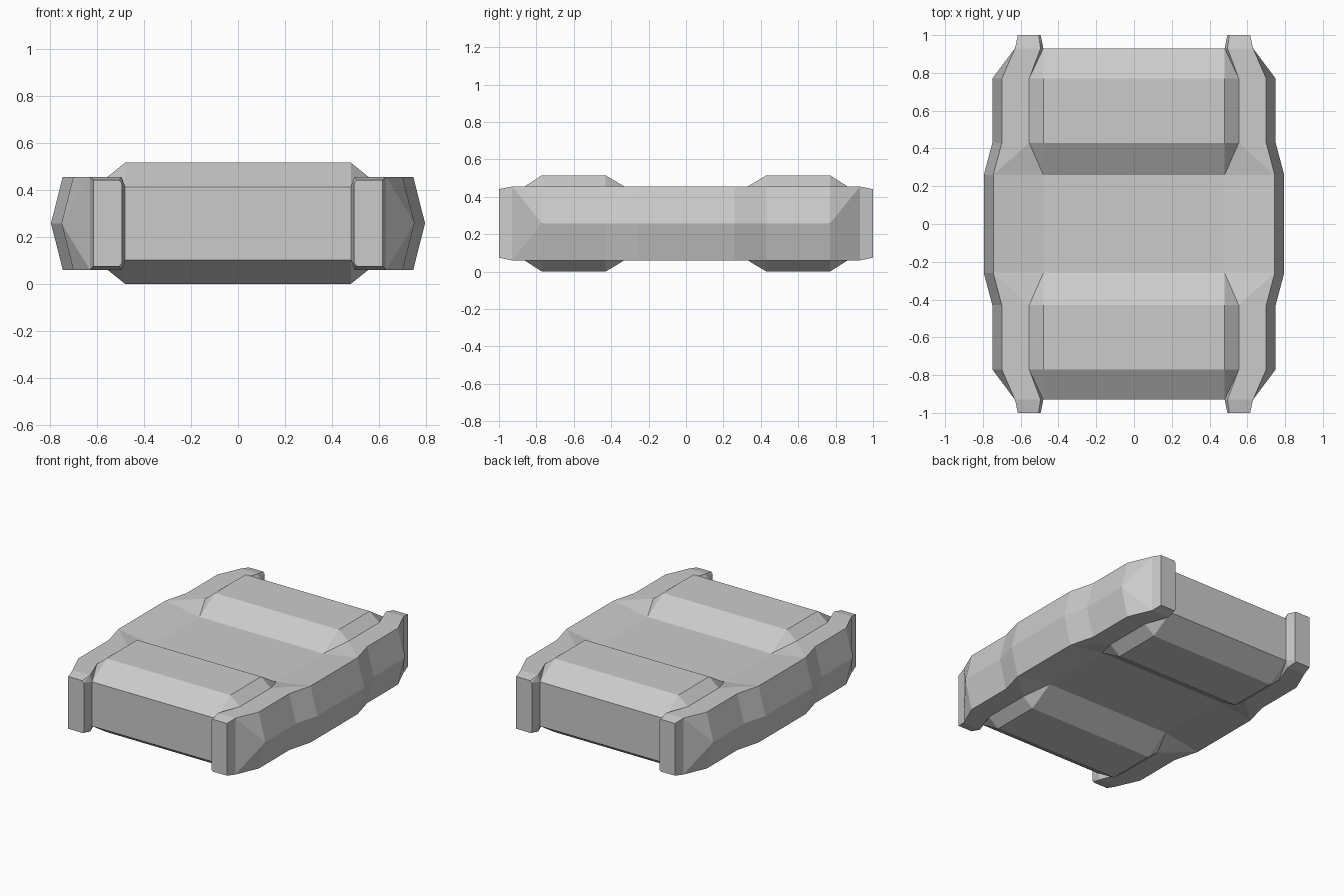
import bpy, bmesh

if "Cube" in bpy.data.objects:
    bpy.data.objects.remove(bpy.data.objects["Cube"])

MID_Z = 0.2575   # symmetry plane of the link

# Cross-sections (one octant) from the tip to the middle:
# y, then (x, half height) for plate edge, rail inner top, rail outer top, rail outer middle
STATIONS = [
    (1.00, [(0.494, 0.170), (0.505, 0.183), (0.615, 0.183), (0.615, 0)]),
    (0.93, [(0.480, 0.155), (0.495, 0.1975), (0.630, 0.1975), (0.630, 0)]),
    (0.77, [(0.480, 0.2575), (0.555, 0.1975), (0.700, 0.1975), (0.750, 0)]),
    (0.43, [(0.480, 0.2575), (0.555, 0.1975), (0.700, 0.1975), (0.750, 0)]),
    (0.26, [(0.480, 0.155), (0.480, 0.155), (0.745, 0.1975), (0.795, 0)]),
    (0.00, [(0.480, 0.155), (0.480, 0.155), (0.745, 0.1975), (0.795, 0)]),
]

bm = bmesh.new()
cache = {}


def face(*points):
    """Add a face from coordinates, merging shared and repeated points."""
    verts = []
    for p in points:
        if p not in cache:
            cache[p] = bm.verts.new(p)
        if cache[p] not in verts:
            verts.append(cache[p])
    if len(verts) > 2:
        bm.faces.new(verts)


# Skin between neighbouring cross-sections
rows = []
for i, (y, section) in enumerate(STATIONS):
    row = [(x, y, h) for x, h in section]
    if i > 0:
        row = [(0.0, y, section[0][1])] + row
    rows.append(row)

for i in range(len(rows) - 1):
    a = rows[i]
    b = rows[i + 1] if i else rows[1][1:]
    for j in range(len(a) - 1):
        face(a[j], b[j], b[j + 1])
        face(a[j], b[j + 1], a[j + 1])

# Rail tip, inner wall beside the tip, and flat end of the plate
tip, end = rows[0], rows[1]
tip_mid = (tip[0][0], 1.0, 0)
end_mid = (end[1][0], 0.93, 0)
face(tip_mid, *tip)
face(tip_mid, end_mid, end[1], tip[0])
face((0.0, 0.93, 0), end[0], end[1], end_mid)

bmesh.ops.dissolve_limit(bm, angle_limit=0.01, verts=bm.verts, edges=bm.edges)
mesh = bpy.data.meshes.new("plate_with_side_rails")
bm.to_mesh(mesh)
bm.free()

link = bpy.data.objects.new("plate_with_side_rails", mesh)
bpy.context.collection.objects.link(link)
link.location.z = MID_Z

# Mirror the octant to all sides
mirror = link.modifiers.new("mirror_all_axes", 'MIRROR')
mirror.use_axis = (True, True, True)
mirror.merge_threshold = 0.001
